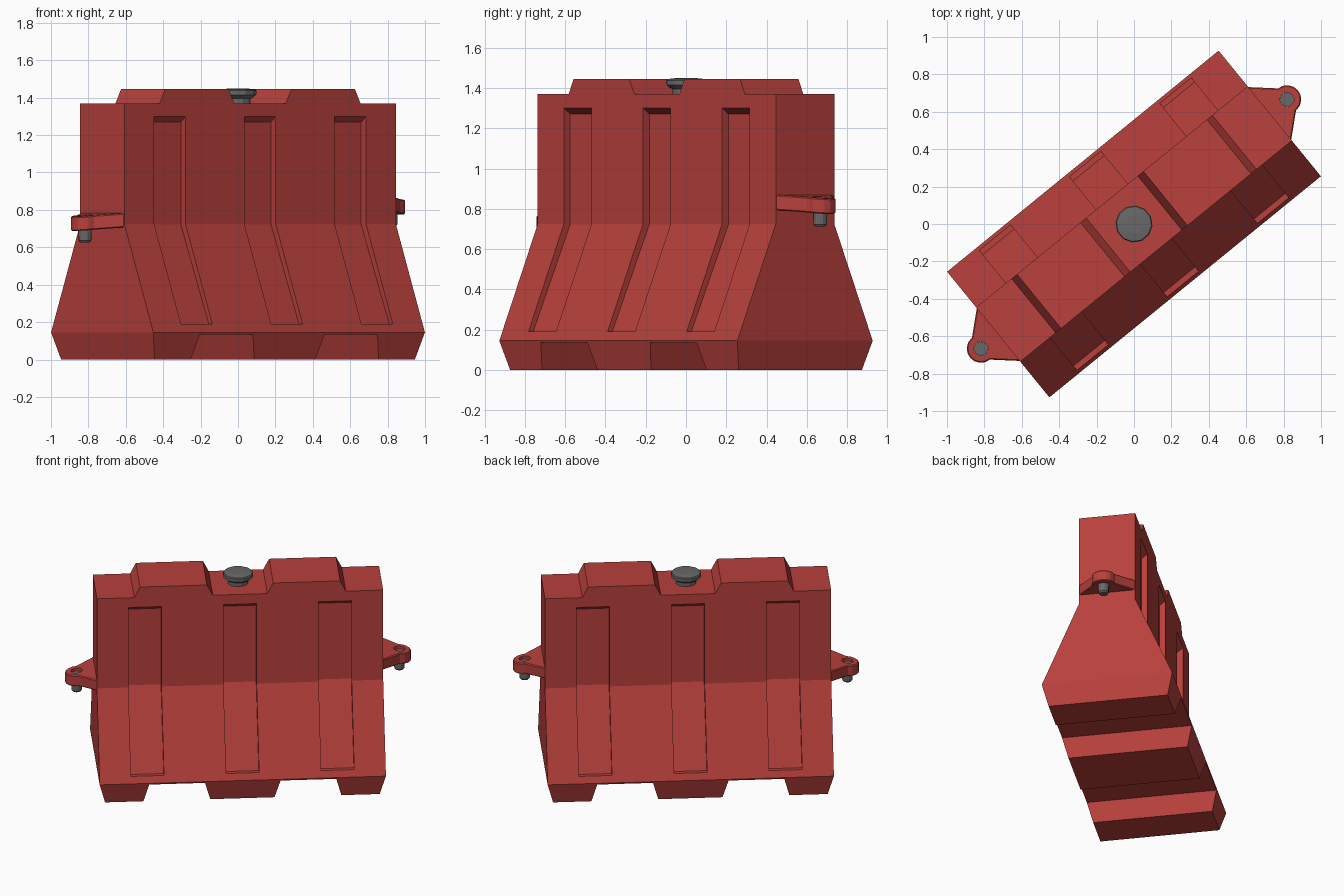
import bpy, bmesh
from math import radians, sin, cos, pi
from mathutils import Matrix, Vector

if "Cube" in bpy.data.objects:
    bpy.data.objects.remove(bpy.data.objects["Cube"])

TURN = Matrix.Rotation(radians(39.15), 4, 'Z')   # whole barrier is turned about z
FLIP = Matrix.Rotation(pi, 4, 'Z')


def material(name, colour):
    m = bpy.data.materials.new(name)
    m.diffuse_color = (*colour, 1)
    m.use_nodes = True
    m.node_tree.nodes["Principled BSDF"].inputs["Base Color"].default_value = m.diffuse_color
    return m


RED = material("red_plastic", (0.48, 0.052, 0.045))
GREY = material("dark_grey", (0.14, 0.14, 0.14))


def loft(name, rings, mat, extra=Matrix()):
    """Closed solid through a list of equal-length point rings."""
    bm = bmesh.new()
    loops = [[bm.verts.new(Vector(p)) for p in r] for r in rings]
    n = len(loops[0])
    for a, b in zip(loops, loops[1:]):
        for i in range(n):
            j = (i + 1) % n
            bm.faces.new((a[i], a[j], b[j], b[i]))
    bm.faces.new(loops[0][::-1])
    bm.faces.new(loops[-1])
    bmesh.ops.recalc_face_normals(bm, faces=bm.faces)
    bm.transform(TURN @ extra)
    me = bpy.data.meshes.new(name)
    bm.to_mesh(me)
    bm.free()
    ob = bpy.data.objects.new(name, me)
    me.materials.append(mat)
    bpy.context.collection.objects.link(ob)
    return ob


def lathe(name, profile, sides, mat, x=0, extra=Matrix()):
    rings = [[(x + r * cos(2 * pi * (i + .5) / sides), r * sin(2 * pi * (i + .5) / sides), z)
              for i in range(sides)] for r, z in profile]
    return loft(name, rings, mat, extra)


def apply(ob, mod):
    bpy.context.view_layer.objects.active = ob
    bpy.ops.object.modifier_apply(modifier=mod.name)


def cut(ob, cutter):
    cutter.hide_render = True
    mod = ob.modifiers.new("cut", 'BOOLEAN')
    mod.operation = 'DIFFERENCE'
    mod.solver = 'EXACT'
    mod.object = cutter
    apply(ob, mod)
    bpy.data.objects.remove(cutter)


# Body: rectangular rings (half length, half width, height)
body = loft("barrier_body",
            [[(-l, -w, z), (l, -w, z), (l, w, z), (-l, w, z)]
             for l, w, z in [(.898, .395, 0), (.936, .433, .145),
                             (.936, .187, .725), (.936, .187, 1.445)]], RED)


# Cross-wise slots: fork openings below, steps along the top
def slot(outline):
    cut(body, loft("slot_cutter", [[(x, y, z) for x, z in outline] for y in (-.6, .6)], RED))


for s in (-1, 1):
    slot([(s * .202, -.03), (s * .247, .135), (s * .612, .135), (s * .655, -.03)])
    slot([(s * .692, 1.37), (s * .637, 1.48), (s * 1.1, 1.48), (s * 1.1, 1.37)])
slot([(-.178, 1.37), (.178, 1.37), (.235, 1.48), (-.235, 1.48)])

# Three recessed grooves on each face
groove = [(.147, 1.27), (.247, 1.345), (.6, 1.345), (.6, .19), (.384, .19), (.147, .722)]
for s in (-1, 1):
    for c in (-.622, 0, .622):
        cut(body, loft("groove_cutter",
                       [[(x, s * y, z) for y, z in groove] for x in (c - .108, c + .108)], RED))

# Hinge lugs and pins, one per end at different heights
PX, PR = 1.055, .076
for side, z0, turn in (("right", .793, Matrix()), ("left", .706, FLIP)):
    outline = [(.93, -.187)]
    outline += [(PX + PR * cos(a), PR * sin(a)) for a in
                [radians(-90 + 22.5 * i) for i in range(9)]] + [(.93, .187)]
    # slab sloping slightly downwards towards the pin
    rings = [[(x, y, z0 + h - .012 * (x - .93) / .125) for x, y in outline] for h in (0, .077)]
    lug = loft(side + "_lug", rings, RED, turn)
    bev = lug.modifiers.new("bevel", 'BEVEL')
    bev.width, bev.segments = .006, 1
    bev.limit_method, bev.angle_limit = 'ANGLE', radians(50)
    apply(lug, bev)
    cut(lug, lathe("hole_cutter", [(.038, z0 - .1), (.038, z0 + .2)], 12, RED, PX, turn))
    lathe(side + "_pin", [(.026, z0 - .08), (.034, z0 - .07), (.0375, z0 + .045)],
          12, GREY, PX, turn)

# Filler cap
lathe("filler_cap", [(.068, 1.36), (.068, 1.395), (.082, 1.402), (.098, 1.415),
                     (.099, 1.438), (.094, 1.444), (.05, 1.449)], 12, GREY)
